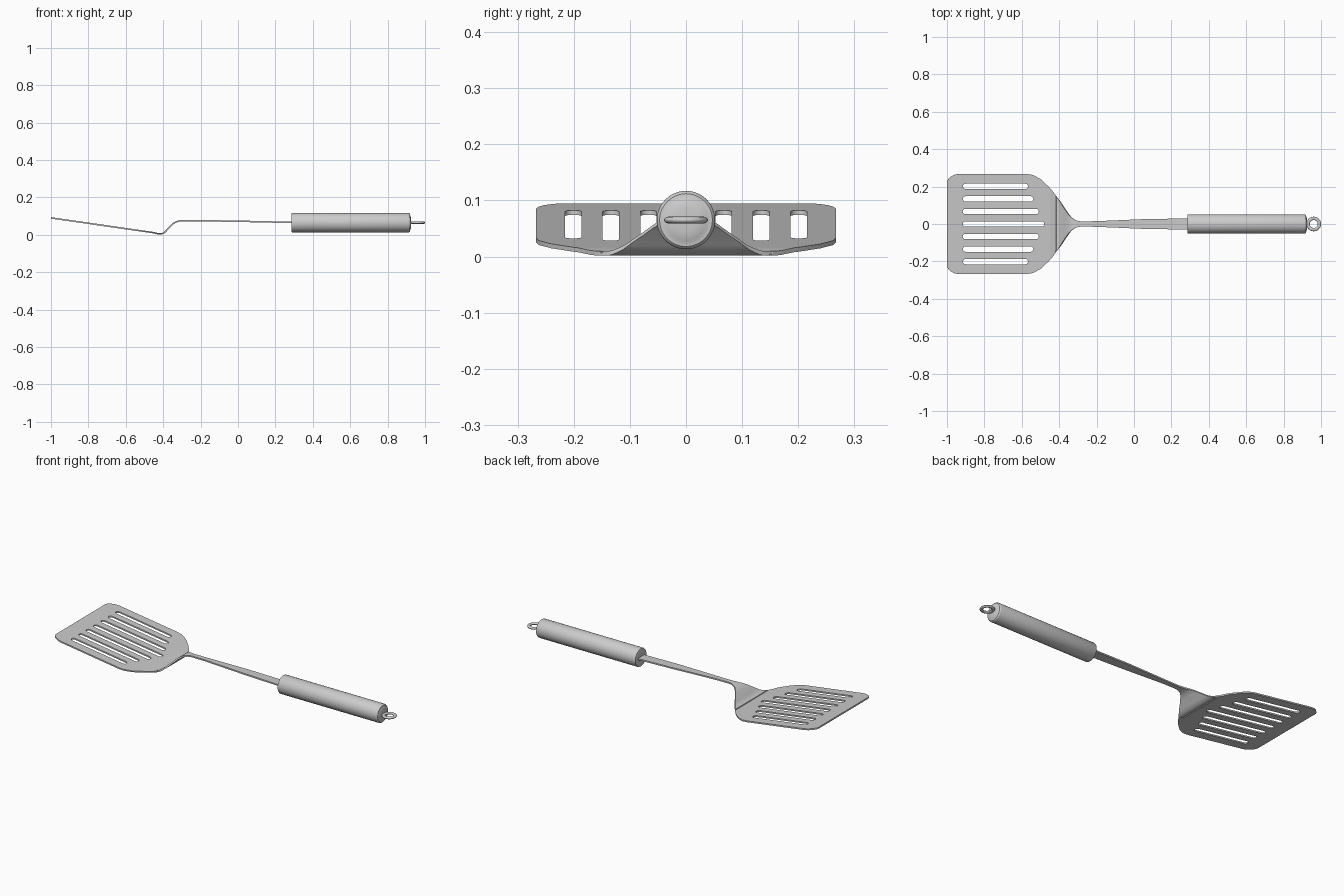
import bpy, bmesh, math
from mathutils import Vector

if "Cube" in bpy.data.objects:
    bpy.data.objects.remove(bpy.data.objects["Cube"])


def make_object(name, bm):
    bmesh.ops.recalc_face_normals(bm, faces=bm.faces)
    mesh = bpy.data.meshes.new(name)
    bm.to_mesh(mesh)
    bm.free()
    ob = bpy.data.objects.new(name, mesh)
    bpy.context.collection.objects.link(ob)
    return ob


def activate(ob):
    bpy.ops.object.select_all(action='DESELECT')
    ob.select_set(True)
    bpy.context.view_layer.objects.active = ob


def smooth(ob, angle=35):
    activate(ob)
    bpy.ops.object.shade_smooth_by_angle(angle=math.radians(angle))


def curve_value(pts, x):
    """Smooth interpolation through (x, value) points without overshoot."""
    def slope(i):
        return (pts[i + 1][1] - pts[i][1]) / (pts[i + 1][0] - pts[i][0])

    def tangent(i):
        if i == 0:
            return slope(0)
        if i == len(pts) - 1:
            return slope(i - 1)
        a, b = slope(i - 1), slope(i)
        return 2 * a * b / (a + b) if a * b > 0 else 0.0

    i = 0
    while i < len(pts) - 2 and x > pts[i + 1][0]:
        i += 1
    h = pts[i + 1][0] - pts[i][0]
    t = (x - pts[i][0]) / h
    return ((2*t**3 - 3*t**2 + 1) * pts[i][1] + (t**3 - 2*t**2 + t) * h * tangent(i)
            + (3*t**2 - 2*t**3) * pts[i + 1][1] + (t**3 - t**2) * h * tangent(i + 1))


# Half width and height of the bent sheet along its length
WIDTH = [(-1, .228), (-.993, .24), (-.98, .253), (-.96, .263), (-.94, .267), (-.57, .267),
         (-.54, .262), (-.50, .24), (-.46, .203), (-.42, .155), (-.385, .105), (-.36, .067),
         (-.335, .036), (-.31, .02), (-.28, .014), (-.2, .015), (.05, .026), (.3, .03)]
HEIGHT = [(-1, .0905), (-.7, .0475), (-.45, .0115), (-.425, .006), (-.41, .0055), (-.395, .012),
          (-.37, .037), (-.345, .061), (-.325, .071), (-.30, .0755), (-.25, .076), (.3, .066)]
THICK = .008

# Blade, neck and stem as one bent sheet
xs = sorted({p[0] for p in WIDTH} | {-.45 + .006 * k for k in range(30)})
COLS = 8
bm = bmesh.new()
rows = []
for x in xs:
    w, z = curve_value(WIDTH, x), curve_value(HEIGHT, x)
    if x <= -.45:
        z = .0905 - .079 * (x + 1) / .55
    rows.append([bm.verts.new((x, w * (2 * j / COLS - 1), z)) for j in range(COLS + 1)])
for a, b in zip(rows, rows[1:]):
    for j in range(COLS):
        bm.faces.new((a[j], b[j], b[j + 1], a[j + 1]))
blade = make_object("blade_and_stem", bm)
solid = blade.modifiers.new("thickness", 'SOLIDIFY')
solid.thickness = THICK
solid.offset = 0

# Seven long slots cut through the blade
bm = bmesh.new()
R = .0145
for k in range(-3, 4):
    y = k * .067
    x0, x1 = -.915 + R, -.48 - .029 * abs(k) - R
    ring = []
    for cx, start in ((x1, -90), (x0, 90)):
        for s in range(9):
            a = math.radians(start + s * 22.5)
            ring.append(bm.verts.new((cx + R * math.cos(a), y + R * math.sin(a), -.1)))
    face = bm.faces.new(ring)
    ext = bmesh.ops.extrude_face_region(bm, geom=[face])
    top = [g for g in ext["geom"] if isinstance(g, bmesh.types.BMVert)]
    bmesh.ops.translate(bm, verts=top, vec=Vector((0, 0, .3)))
cutter = make_object("slot_cutter", bm)
cutter.hide_render = True
cut = blade.modifiers.new("slots", 'BOOLEAN')
cut.operation = 'DIFFERENCE'
cut.solver = 'EXACT'
cut.object = cutter
activate(blade)
for m in ("thickness", "slots"):
    bpy.ops.object.modifier_apply(modifier=m)
bpy.data.objects.remove(cutter)
smooth(blade, 30)

# Round handle, turned from a profile, with softened ends
AXIS_Z = .065
PROFILE = [(.285, .0), (.285, .047), (.2865, .0505), (.29, .052), (.912, .052),
           (.917, .0505), (.92, .047), (.92, .041), (.923, .036), (.925, .02), (.925, .0)]
bm = bmesh.new()
SEG = 48
verts = [bm.verts.new((x, 0, AXIS_Z + r)) for x, r in PROFILE]
edges = [bm.edges.new(p) for p in zip(verts, verts[1:])]
bmesh.ops.spin(bm, geom=verts + edges, cent=(0, 0, AXIS_Z), axis=(1, 0, 0),
               angle=2 * math.pi, steps=SEG)
bmesh.ops.remove_doubles(bm, verts=bm.verts, dist=1e-5)
smooth(make_object("handle", bm))

# Flattened hanging ring at the end of the handle
bpy.ops.mesh.primitive_torus_add(location=(.961, 0, AXIS_Z), major_radius=.03,
                                 minor_radius=.009, major_segments=40, minor_segments=12)
ring = bpy.context.object
ring.name = "hanging_ring"
ring.scale.z = .7
smooth(ring, 60)
